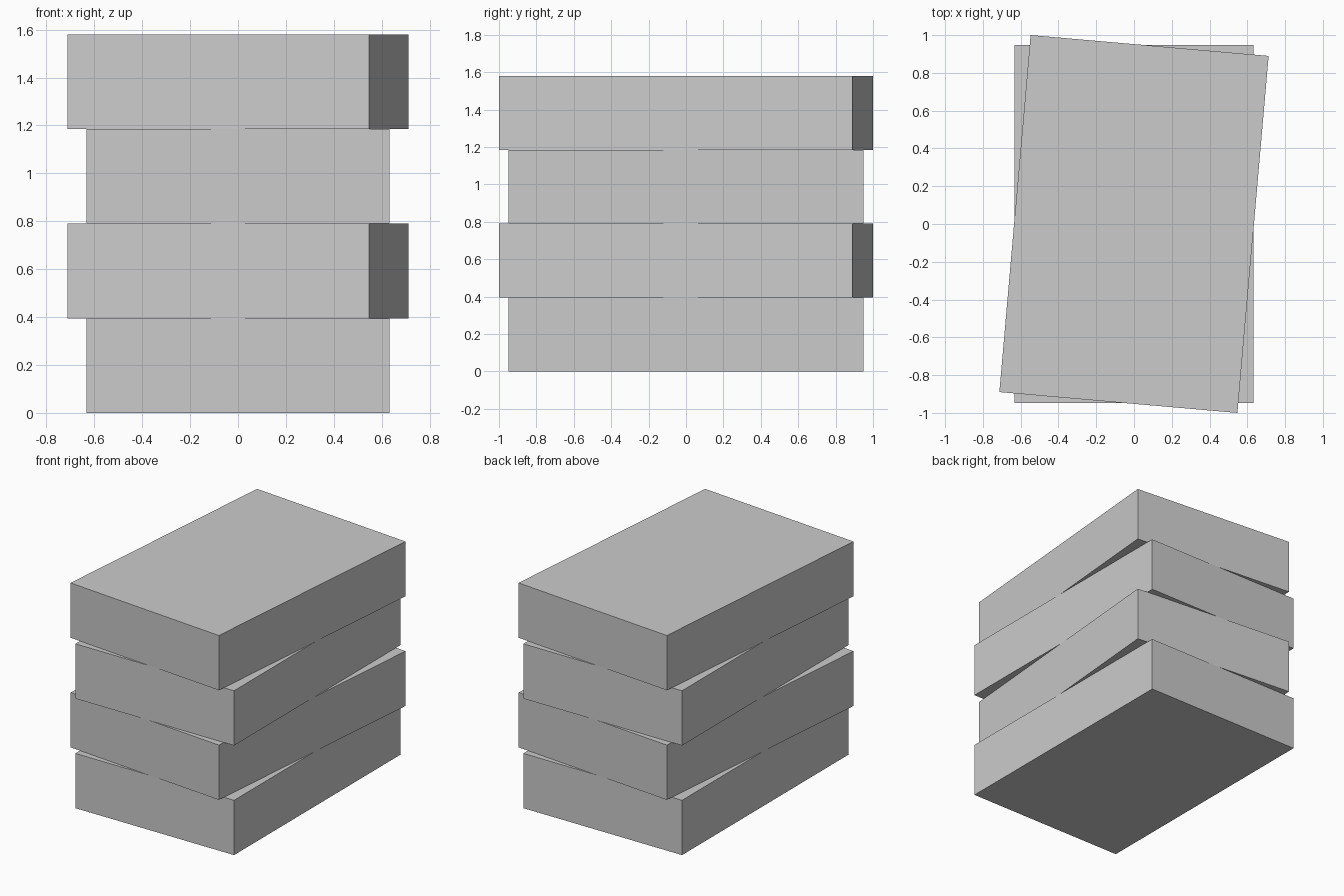
import bpy
from math import radians

cube = bpy.data.objects.get("Cube")
if cube:
    bpy.data.objects.remove(cube, do_unlink=True)

WIDTH, DEPTH, HEIGHT = 1.265, 1.897, 0.395
TWIST = radians(-5)

# Single plain grey
grey = bpy.data.materials.new("plain_grey")
grey.use_nodes = True
colour = (0.6, 0.6, 0.6, 1)
grey.diffuse_color = colour
grey.node_tree.nodes["Principled BSDF"].inputs["Base Color"].default_value = colour


def add_block(name, level, angle):
    """One flat-sided block of the stack."""
    bpy.ops.mesh.primitive_cube_add(size=1, location=(0, 0, (level + 0.5) * HEIGHT))
    block = bpy.context.object
    block.name = name
    block.scale = (WIDTH, DEPTH, HEIGHT)
    block.rotation_euler.z = angle
    block.data.materials.append(grey)


# Stack of four blocks, every second one twisted
names = ("bottom_block", "lower_middle_block", "upper_middle_block", "top_block")
for level, name in enumerate(names):
    add_block(name, level, TWIST if level % 2 else 0)
